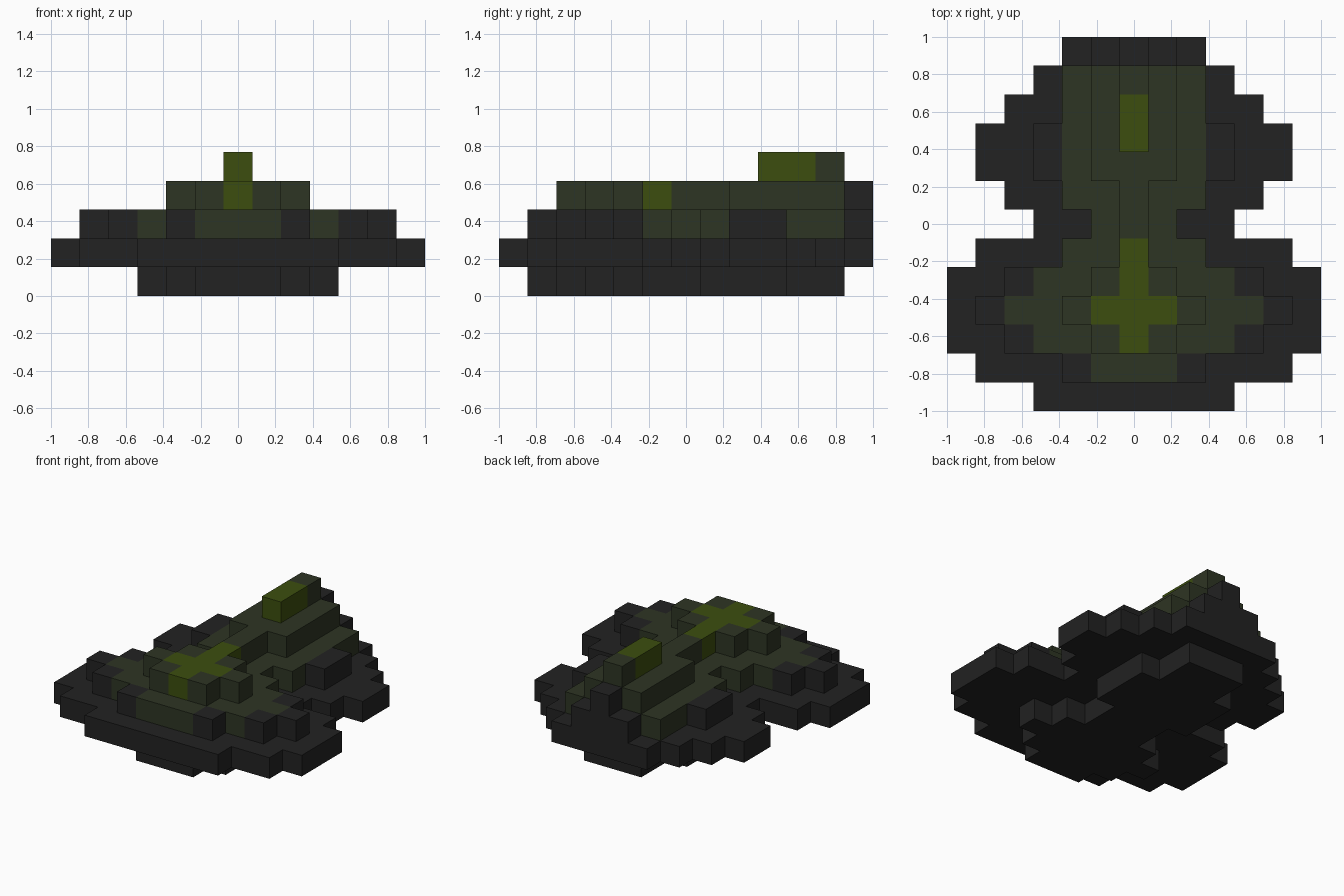
import bpy
import bmesh
from mathutils import Vector

cube = bpy.data.objects.get("Cube")
if cube:
    bpy.data.objects.remove(cube, do_unlink=True)

U = 2 / 13  # edge length of one block


def material(name, rgb):
    m = bpy.data.materials.new(name)
    m.use_nodes = True
    m.diffuse_color = (*rgb, 1)
    bsdf = next(n for n in m.node_tree.nodes if n.type == 'BSDF_PRINCIPLED')
    bsdf.inputs["Base Color"].default_value = (*rgb, 1)
    bsdf.inputs["Roughness"].default_value = 0.9
    return m


CHARCOAL = material("charcoal", (0.016, 0.016, 0.016))
MOSS = material("dark_moss", (0.027, 0.035, 0.017))
OLIVE = material("bright_olive", (0.045, 0.076, 0.0045))


def rows(start, *half_widths):
    """Mirrored block rows from front to back: row number -> half width."""
    return {start + n: w for n, w in enumerate(half_widths)}


# Each part: name, level, colour, rows. Later parts replace earlier blocks.
PARTS = [
    ("keel", 0, CHARCOAL, rows(-5, 1, 2, 3, 2, 1, 1, 2, 2, 2, 1, 1)),
    ("main_plate", 1, CHARCOAL, rows(-6, 3, 5, 6, 6, 6, 5, 3, 4, 5, 5, 4, 3, 2)),
    ("wing_blocks", 2, CHARCOAL, rows(-5, 2, 4, 5, 4, 2, 1, 2, 3, 3, 2, 2, 1)),
    ("middle_deck", 2, MOSS, rows(-5, 1, 3, 4, 3, 2, 1, 2, 2, 2, 2, 2)),
    ("upper_deck", 3, MOSS, rows(-4, 1, 2, 1, 0, 0, 0, 1, 1, 1, 1)),
    ("cross_marking", 3, OLIVE, rows(-4, 0, 1, 0, 0)),
    ("stern_post", 3, CHARCOAL, rows(6, 0)),
    ("fin_front", 4, OLIVE, rows(3, 0, 0)),
    ("fin_back", 4, MOSS, rows(5, 0)),
]

# Assign every block to one part
owner = {}
for name, level, mat, spec in PARTS:
    for j, w in spec.items():
        for i in range(-w, w + 1):
            owner[(i, j, level)] = name

DIRECTIONS = [Vector(s * c for c in axis)
              for axis in ((1, 0, 0), (0, 1, 0), (0, 0, 1)) for s in (1, -1)]


def build(name, mat):
    """Outer skin of all blocks in a part, without faces hidden by neighbours."""
    bm = bmesh.new()
    for cell in [c for c, part in owner.items() if part == name]:
        centre = Vector(cell)
        for d in DIRECTIONS:
            if tuple(int(v) for v in centre + d) in owner:
                continue
            a = Vector((d.y, d.z, d.x)) / 2
            b = d.cross(a)
            mid = centre + d / 2 + Vector((0, 0, 0.5))
            corners = (mid + a + b, mid - a + b, mid - a - b, mid + a - b)
            face = bm.faces.new([bm.verts.new(p * U) for p in corners])
            face.normal_update()
            if face.normal.dot(d) < 0:
                face.normal_flip()
    bmesh.ops.remove_doubles(bm, verts=bm.verts, dist=U * 0.01)
    mesh = bpy.data.meshes.new(name)
    bm.to_mesh(mesh)
    bm.free()
    mesh.materials.append(mat)
    bpy.context.scene.collection.objects.link(bpy.data.objects.new(name, mesh))


for name, level, mat, spec in PARTS:
    build(name, mat)
